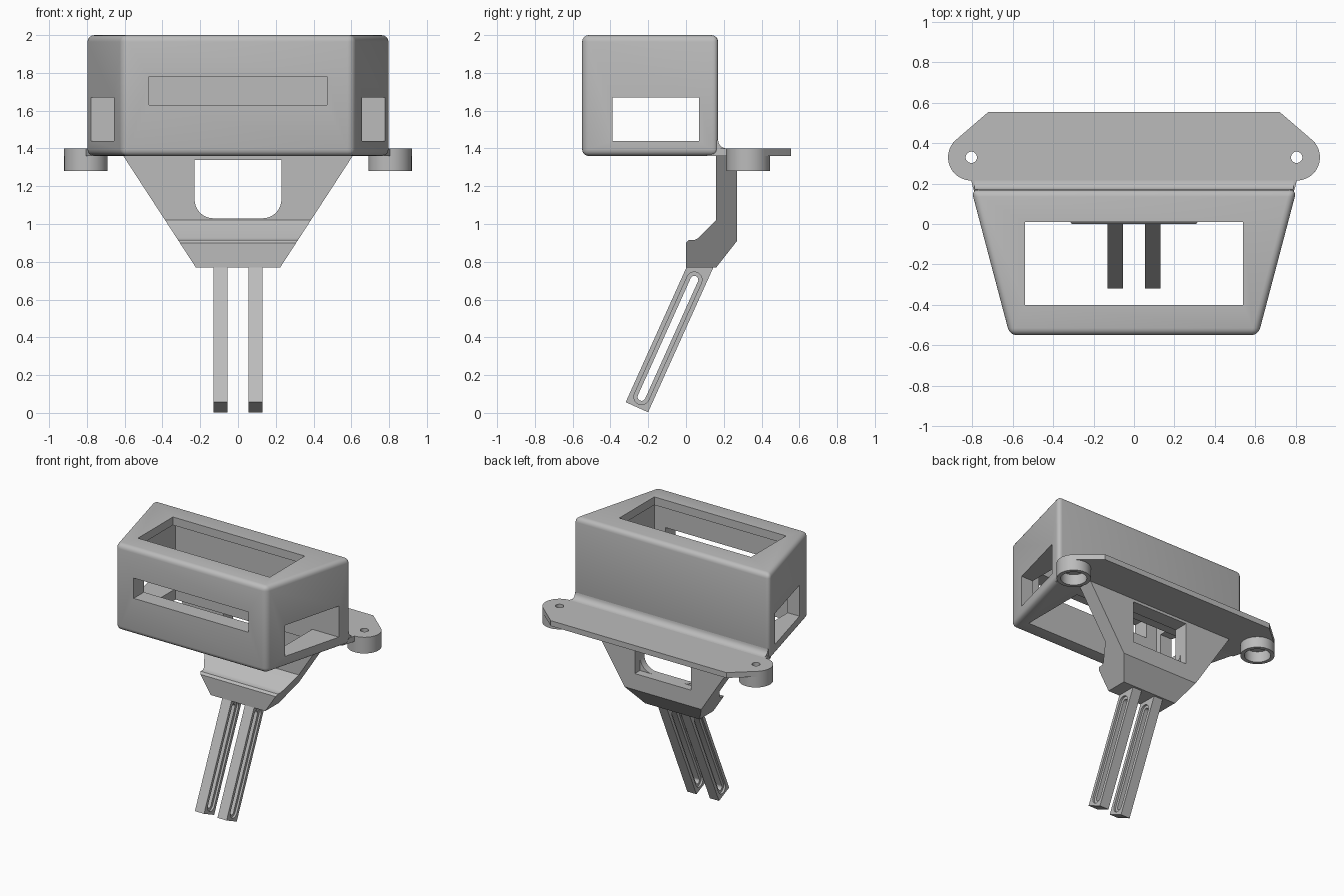
import bpy, bmesh, math
from mathutils import Vector

if "Cube" in bpy.data.objects:
    bpy.data.objects.remove(bpy.data.objects["Cube"])

grey = bpy.data.materials.new("plain_grey")
grey.use_nodes = True
grey.diffuse_color = (0.5, 0.5, 0.5, 1)
grey.node_tree.nodes["Principled BSDF"].inputs["Base Color"].default_value = (0.5, 0.5, 0.5, 1)


def prism(name, pts, axis, lo, hi):
    """Extrude a 2D outline along an axis from lo to hi."""
    def place(p, t):
        return {"X": (t, p[0], p[1]), "Y": (p[0], t, p[1]), "Z": (p[0], p[1], t)}[axis]
    bm = bmesh.new()
    rings = [[bm.verts.new(place(p, t)) for p in pts] for t in (lo, hi)]
    n = len(pts)
    bm.faces.new(rings[0])
    bm.faces.new(rings[1][::-1])
    for i in range(n):
        j = (i + 1) % n
        bm.faces.new((rings[0][j], rings[0][i], rings[1][i], rings[1][j]))
    bmesh.ops.recalc_face_normals(bm, faces=bm.faces)
    me = bpy.data.meshes.new(name)
    bm.to_mesh(me)
    bm.free()
    ob = bpy.data.objects.new(name, me)
    bpy.context.collection.objects.link(ob)
    me.materials.append(grey)
    return ob


def activate(ob):
    bpy.ops.object.select_all(action="DESELECT")
    ob.select_set(True)
    bpy.context.view_layer.objects.active = ob


def combine(ob, other, operation="DIFFERENCE"):
    """Apply a boolean and remove the helper."""
    activate(ob)
    mod = ob.modifiers.new("cut", "BOOLEAN")
    mod.operation, mod.object, mod.solver = operation, other, "EXACT"
    bpy.ops.object.modifier_apply(modifier=mod.name)
    bpy.data.objects.remove(other)


def round_edges(ob, width, segments=3):
    activate(ob)
    mod = ob.modifiers.new("round", "BEVEL")
    mod.width, mod.segments, mod.limit_method = width, segments, "ANGLE"
    bpy.ops.object.modifier_apply(modifier=mod.name)


def finish(ob):
    activate(ob)
    bpy.ops.object.shade_smooth_by_angle(angle=math.radians(32))


def rect(x0, x1, y0, y1):
    return [(x0, y0), (x1, y0), (x1, y1), (x0, y1)]


def arc(cx, cy, r, start, end, n):
    angles = [math.radians(start + (end - start) * i / n) for i in range(n + 1)]
    return [(cx + r * math.cos(a), cy + r * math.sin(a)) for a in angles]


def circle(cx, cy, r, n=32):
    return arc(cx, cy, r, 0, 360, n)[:-1]


def mirrored(pts):
    return pts + [(-x, y) for x, y in reversed(pts)]


# Housing: tapered box, open below, lipped opening on top
housing = prism("housing", mirrored([(0.615, -0.55), (0.805, 0.17)]), "Z", 1.36, 2.0)
round_edges(housing, 0.035, 4)
combine(housing, prism("cavity", rect(-0.56, 0.56, -0.43, 0.07), "Z", 1.3, 1.94))
combine(housing, prism("top_opening", rect(-0.54, 0.54, -0.4, 0.01), "Z", 1.9, 2.1))
combine(housing, prism("side_windows", rect(-0.39, 0.069, 1.44, 1.67), "X", -1, 1))
combine(housing, prism("front_slot", rect(-0.47, 0.47, 1.63, 1.78), "Y", -0.7, -0.2))
finish(housing)

# Mounting flange with a screw hole at each end
LUG_X, LUG_Y, LUG_R = 0.805, 0.33, 0.115
outline = [(0.72, 0.555)] + arc(LUG_X, LUG_Y, LUG_R, 49, -90, 20) + [(0.8, 0.19), (0.775, 0.11)]
flange = prism("mounting_flange", mirrored(outline), "Z", 1.36, 1.4)
for side in (-1, 1):
    combine(flange, prism("screw_hole", circle(side * LUG_X, LUG_Y, 0.028), "Z", 1.3, 1.5))
finish(flange)

# Concave fillet between the housing and the flange
fillet = prism("flange_fillet", [(0.15, 1.39), (0.15, 1.44)] + arc(0.215, 1.445, 0.045, 180, 270, 6)
               + [(0.215, 1.39)], "X", -0.79, 0.79)
finish(fillet)

# Lugs: short tubes under the flange ends
for side, label in ((-1, "right"), (1, "left")):
    lug = prism(label + "_lug", circle(side * LUG_X, LUG_Y, LUG_R, 48), "Z", 1.28, 1.36)
    combine(lug, prism("bore", circle(side * LUG_X, LUG_Y, 0.088, 40), "Z", 1.2, 1.5))
    finish(lug)

# Bracket: bent side profile trimmed to a tapered front outline
bracket = prism("bracket", [(0.16, 1.365), (0.16, 1.02), (0.065, 0.925), (0.045, 0.915), (0.015, 0.915),
                            (0, 0.9), (0, 0.77), (0.16, 0.77), (0.27, 0.91), (0.27, 1.365)], "X", -0.8, 0.8)
combine(bracket, prism("taper", mirrored([(0.62, 1.38), (0.22, 0.765), (0.2, 0.7)]), "Y", -0.2, 0.5),
        "INTERSECT")
window = [(0.23, 1.34)] + arc(0.13, 1.13, 0.1, 0, -90, 8)
combine(bracket, prism("bracket_window", mirrored(window), "Y", 0.05, 0.5))
combine(bracket, prism("window_back", rect(-0.23, 0.23, 1.03, 1.34), "Y", 0.21, 0.5))
finish(bracket)

# Legs: two slanted slotted bars
AXIS = Vector((0.411, 0.912)).normalized()
SIDE = Vector((AXIS.y, -AXIS.x))
FOOT = Vector((-0.26, 0.03))


def along(u, v):
    p = FOOT + AXIS * u + SIDE * v
    return (p.x, p.y)


def slot(u0, u1, r):
    ends = arc(u1, 0, r, -90, 90, 10) + arc(u0, 0, r, 90, 270, 10)
    return [along(u, v) for u, v in ends]


for sign, label in ((-1, "right"), (1, "left")):
    lo, hi = sorted((sign * 0.055, sign * 0.13))
    leg = prism(label + "_leg", [along(0, -0.065), along(0, 0.065), along(0.86, 0.065),
                                 along(0.8, -0.065)], "X", lo, hi)
    combine(leg, prism("slot", slot(0.06, 0.74, 0.021), "X", lo - 0.1, hi + 0.1))
    for edge in (lo, hi):
        combine(leg, prism("recess", slot(0.06, 0.74, 0.041), "X", edge - 0.015, edge + 0.015))
    finish(leg)
